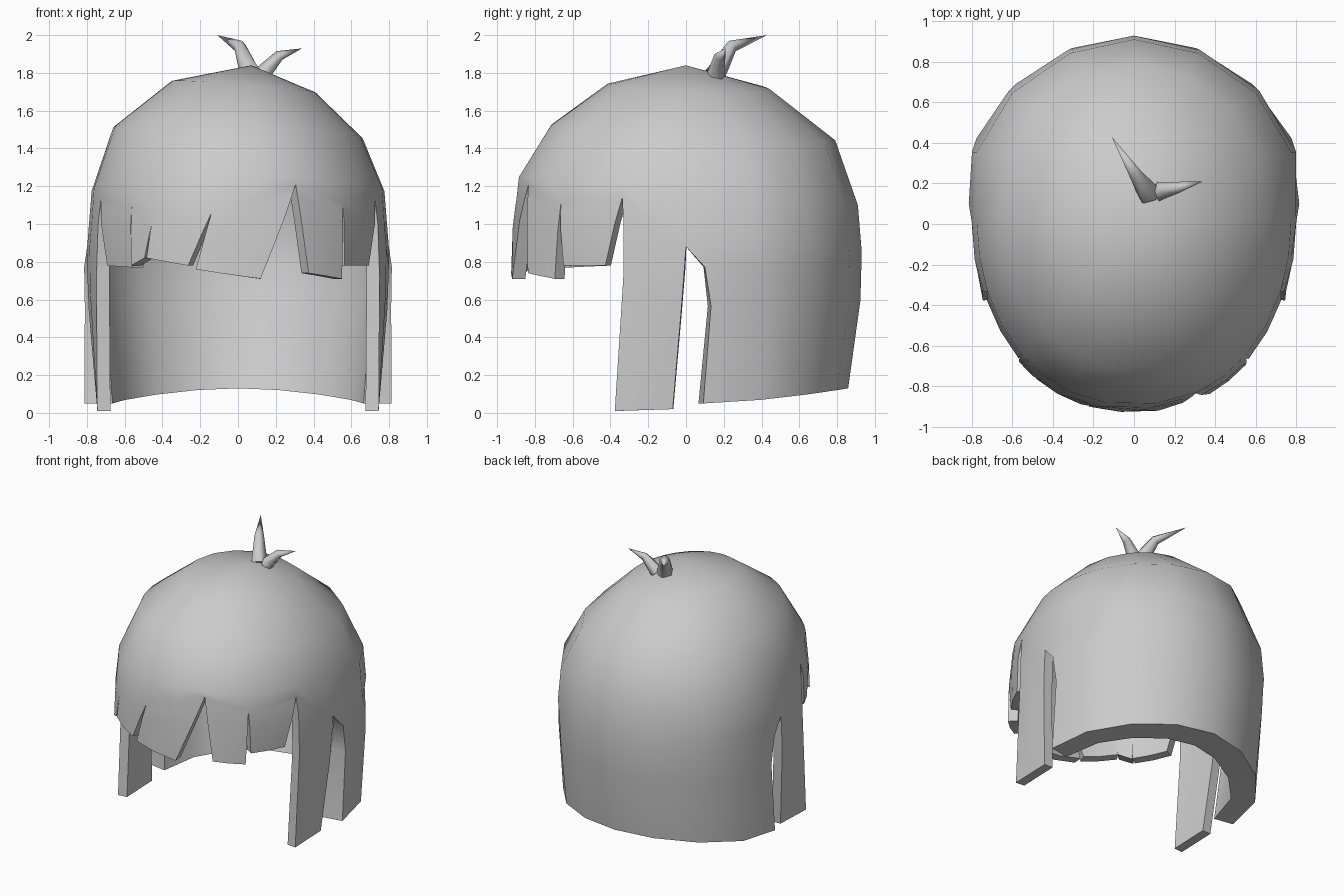
import bpy, bmesh, math
from mathutils import Vector

cube = bpy.data.objects.get("Cube")
if cube:
    bpy.data.objects.remove(cube)

GREY = (0.6, 0.6, 0.6, 1)
mat = bpy.data.materials.new("hair_grey")
mat.use_nodes = True
mat.diffuse_color = GREY
mat.node_tree.nodes["Principled BSDF"].inputs["Base Color"].default_value = GREY

# Cap rings: squareness, height, half width, half depth, centre x, centre y, lean in x, lean in y
RINGS = [
    (0, 1.73, .38, .43, .03, .01, .08, .025),
    (.2, 1.485, .66, .755, 0, .035, .045, .053),
    (1, 1.175, .775, .90, 0, .01, 0, .083),
]
# Relative girth of the head below the cap
PROFILE = [(1.25, .955), (1.1, .975), (.86, 1), (.62, .995), (0, .94)]
# Rows down a strand: share of its length, share of its waist nip, nape thickness
ROWS = [(.13, .9, .08), (.38, 1, .11)]
THICK = .07


def girth(z):
    for (z0, g0), (z1, g1) in zip(PROFILE, PROFILE[1:]):
        if z >= z1:
            return g0 + (g1 - g0) * (z0 - z) / (z0 - z1)
    return PROFILE[-1][1]


def outline(turn, square=1):
    """Unit cross-section; turn is in degrees from the front towards +x."""
    a = math.radians(turn)
    x, y = math.sin(a), -math.cos(a)
    x = math.copysign(abs(x) ** (1 - .1 * square), x)
    if y > 0:
        x *= 1 + .08 * square * math.cos(3 * a)      # fuller behind the ears
    return x, y


def on_ring(turn, square, z, width, depth, cx, cy, lean_x, lean_y):
    x, y = outline(turn, square)
    x, y = cx + width * x, cy + depth * y
    return Vector((x, y, z - lean_x * x - lean_y * y))


def on_head(turn, z):
    x, y = outline(turn)
    g = girth(z)
    return Vector((.8 * g * x, .93 * g * y, z))


def finish(bm, name, sharp):
    mesh = bpy.data.meshes.new(name)
    bm.to_mesh(mesh)
    bm.free()
    obj = bpy.data.objects.new(name, mesh)
    bpy.context.collection.objects.link(obj)
    mesh.materials.append(mat)
    bpy.ops.object.select_all(action='DESELECT')
    obj.select_set(True)
    bpy.context.view_layer.objects.active = obj
    bpy.ops.object.shade_smooth_by_angle(angle=math.radians(sharp))


# Strands: kind, start turn, start notch z, start nip, end nip, tip start, tip z, tip end, tip z
STRANDS = [
    ("lock", -90, .88, 0, -1, -86, .02, -68, .01),
    ("side", -68, 1.14, 0, 0, -62, .78, -44, .77),
    ("fringe", -44, 1.10, 0, 0, -43, .78, -36, .82),
    ("fringe", -33, 1.00, 0, 0, -35, .82, -17, .78),
    ("fringe", -8.5, 1.06, 0, 0, -14, .76, 7, .71),
    ("fringe", 21, 1.21, 0, 0, 25.5, .74, 41.5, .71),
    ("side", 43, 1.11, 0, 0, 44.5, .78, 62, .78),
    ("lock", 68, 1.14, 1, 0, 68, .01, 86, .02),
    ("nape", 90, .88, 6, -6, 96, .05, 264, .05),
]

# Cap and hanging strands in one outer skin
bm = bmesh.new()
shared, thickness = {}, {}


def shared_vert(turn, row, point):
    key = (round(turn % 360, 2), row)
    if key not in shared:
        shared[key] = bm.verts.new(point)
    return shared[key]


crown = bm.verts.new((.07, 0, 1.84))
for index, (kind, t0, n0, nip0, nip1, b0, z0, b1, z1) in enumerate(STRANDS):
    t1, n1 = STRANDS[(index + 1) % len(STRANDS)][1:3]
    t1 = t1 if t1 > t0 else t1 + 360
    count = 8 if kind == "nape" else 2
    columns = []
    for i in range(count + 1):
        s = i / count
        mix = lambda a, b: a + (b - a) * s
        turn, notch, nip = mix(t0, t1), mix(n0, n1), mix(nip0, nip1)
        tip_turn, tip_z = mix(b0, b1), mix(z0, z1)
        bow = math.sin(math.pi * s)
        if kind == "nape":                  # rises at the centre
            tip_z += .08 * bow ** 1.5
        col = [shared_vert(turn, r, on_ring(turn, *ring)) for r, ring in enumerate(RINGS)]
        col.append(shared_vert(turn, "notch", on_head(turn, notch)))
        for share, waist, thick in ROWS:
            row_turn = turn + (tip_turn - turn) * share + nip * waist
            col.append(bm.verts.new(on_head(row_turn, notch + (tip_z - notch) * share)))
            thickness[col[-1]] = thick if kind == "nape" else THICK
        tip = on_head(tip_turn, tip_z)
        if kind == "nape":                  # the sides stay wide
            tip.x *= 1.055 - .07 * bow
            tip.y *= 1 - .03 * bow
        elif kind == "lock":                # flat ends beside the face
            tip.x = math.copysign(.745, tip.x)
            tip.y *= 1.15
        elif kind == "side":                # tucked behind the locks
            tip.x *= .97
            tip.y *= .98
        col.append(bm.verts.new(tip))
        if kind == "nape":                  # heavy rolled hem
            thickness[col[-1]] = .15 + .06 * bow
        columns.append(col)
    for a, b in zip(columns, columns[1:]):
        bm.faces.new((crown, a[0], b[0]))
        for k in range(len(a) - 1):
            bm.faces.new((a[k], a[k + 1], b[k + 1], b[k]))

# Inner skin, offset level below the cap, and the rim that joins them
bm.normal_update()
outer_faces = list(bm.faces)
rim = [loop for face in outer_faces for loop in face.loops if loop.edge.is_boundary]
rim = [(loop.vert, loop.link_loop_next.vert) for loop in rim]
inner = {}
for v in list(bm.verts):
    n = v.normal.copy()
    if v.co.z < .9:
        n.z = 0
        n.normalize()
    inner[v] = bm.verts.new(v.co - n * thickness.get(v, THICK))
for face in outer_faces:
    bm.faces.new([inner[v] for v in reversed(face.verts)])
for a, b in rim:
    bm.faces.new((b, a, inner[a], inner[b]))
finish(bm, "hair_shell", 50)


# Curved tufts on the crown
def tuft(name, path, radii, sides=5):
    bm = bmesh.new()
    pts = [Vector(p) for p in path]
    rings = []
    for i, r in enumerate(radii):
        along = (pts[i + 1] - pts[max(i - 1, 0)]).normalized()
        u = along.cross(Vector((0, 1, 0))).normalized()
        v = along.cross(u)
        angles = [math.tau * k / sides for k in range(sides)]
        rings.append([bm.verts.new(pts[i] + r * (u * math.cos(a) + v * math.sin(a))) for a in angles])
    tip = bm.verts.new(pts[-1])
    for k in range(sides):
        n = (k + 1) % sides
        for a, b in zip(rings, rings[1:]):
            bm.faces.new((a[k], a[n], b[n], b[k]))
        bm.faces.new((rings[-1][k], rings[-1][n], tip))
    bm.faces.new(rings[0][::-1])
    bmesh.ops.recalc_face_normals(bm, faces=bm.faces)
    finish(bm, name, 85)


tuft("tall_tuft", [(.07, .15, 1.79), (.01, .24, 1.94), (-.11, .43, 2.0)], (.06, .035))
tuft("short_tuft", [(.13, .16, 1.79), (.22, .18, 1.89), (.34, .21, 1.93)], (.05, .03))
